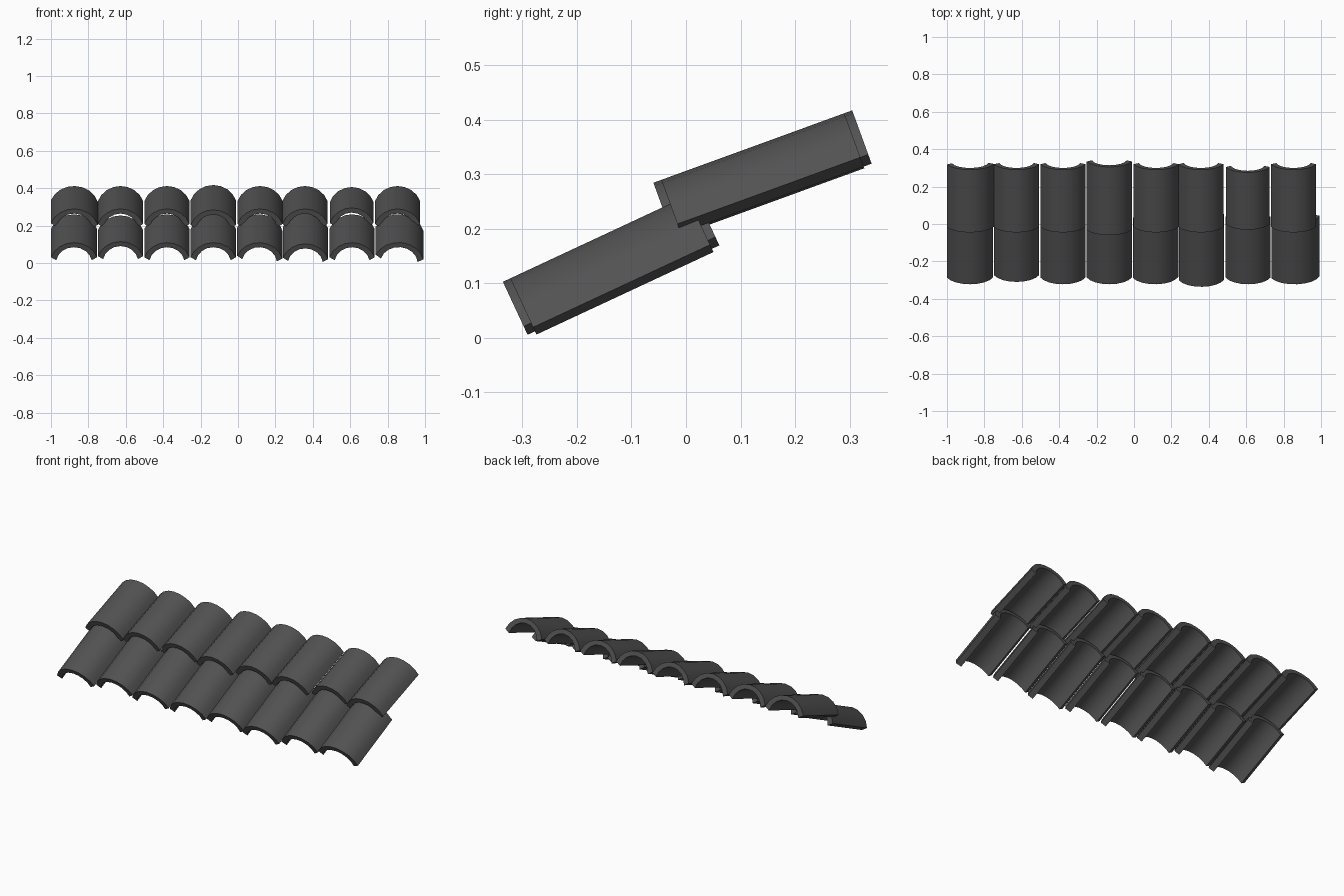
import bpy, bmesh, math
from mathutils import Matrix

cube = bpy.data.objects.get("Cube")
if cube:
    bpy.data.objects.remove(cube, do_unlink=True)

# Dark clay colour
SLATE = (0.085, 0.085, 0.085, 1)
slate = bpy.data.materials.new("dark grey clay")
slate.use_nodes = True
slate.diffuse_color = SLATE
slate.node_tree.nodes["Principled BSDF"].inputs["Base Color"].default_value = SLATE

SEGMENTS = 8


def arc(half_width, height, crest_z):
    """Circular arch with its crest at crest_z, from -x to +x."""
    radius = (half_width ** 2 + height ** 2) / (2 * height)
    spread = math.acos((radius - height) / radius)
    angles = [spread * (2 * i / SEGMENTS - 1) for i in range(SEGMENTS + 1)]
    return [(radius * math.sin(a), crest_z + radius * (math.cos(a) - 1)) for a in angles]


def roof_tile(name, x, y, z, pitch, length, width=1.0, roll=0.0):
    """Half-round tile; its origin is the middle of the crest."""
    outer = arc(0.121, 0.086, 0)
    inner = arc(0.093, 0.077, -0.027)
    bm = bmesh.new()
    rings = []
    for end in (-length / 2, length / 2):
        rings.append([[bm.verts.new((px * width, end, pz)) for px, pz in curve]
                      for curve in (outer, inner)])
    (fo, fi), (bo, bi) = rings
    for i in range(SEGMENTS):
        j = i + 1
        bm.faces.new((fo[i], fo[j], bo[j], bo[i]))   # outside
        bm.faces.new((fi[j], fi[i], bi[i], bi[j]))   # inside
        bm.faces.new((fo[j], fo[i], fi[i], fi[j]))   # front end
        bm.faces.new((bo[i], bo[j], bi[j], bi[i]))   # back end
    for i in (0, SEGMENTS):                          # long edges
        bm.faces.new((fo[i], bo[i], bi[i], fi[i]))
    bmesh.ops.recalc_face_normals(bm, faces=bm.faces)
    mesh = bpy.data.meshes.new(name)
    bm.to_mesh(mesh)
    bm.free()
    mesh.materials.append(slate)
    tile = bpy.data.objects.new(name, mesh)
    bpy.context.collection.objects.link(tile)
    tile.matrix_world = (Matrix.Translation((x, y, z))
                         @ Matrix.Rotation(math.radians(pitch), 4, 'X')
                         @ Matrix.Rotation(math.radians(roll), 4, 'Y'))
    bpy.ops.object.select_all(action='DESELECT')
    tile.select_set(True)
    bpy.context.view_layer.objects.active = tile
    bpy.ops.object.shade_smooth_by_angle(angle=math.radians(30))


# Each tile: x, length, width factor, roll
LOWER = [(-0.877, 0.358, 1.02, 0), (-0.628, 0.33, 1, 0), (-0.38, 0.358, 1, 0),
         (-0.132, 0.358, 1, 0), (0.122, 0.358, 1, 4), (0.364, 0.388, 1, 2),
         (0.61, 0.358, 1, 0), (0.873, 0.358, 1.06, 6)]
UPPER = [(-0.872, 0.357, 1.04, 2), (-0.628, 0.357, 1, 0), (-0.38, 0.357, 1, 0),
         (-0.132, 0.388, 1, 0), (0.118, 0.357, 1, 0), (0.358, 0.357, 1, 0),
         (0.608, 0.325, 0.97, 0), (0.853, 0.357, 1, 0)]

# Lower course
for n, (x, length, width, roll) in enumerate(LOWER, 1):
    roof_tile(f"lower_tile_{n}", x, -0.16, 0.185, 25, length, width, roll)

# Upper course, overlapping the lower one
for n, (x, length, width, roll) in enumerate(UPPER, 1):
    roof_tile(f"upper_tile_{n}", x, 0.1225, 0.351, 20, length, width, roll)
